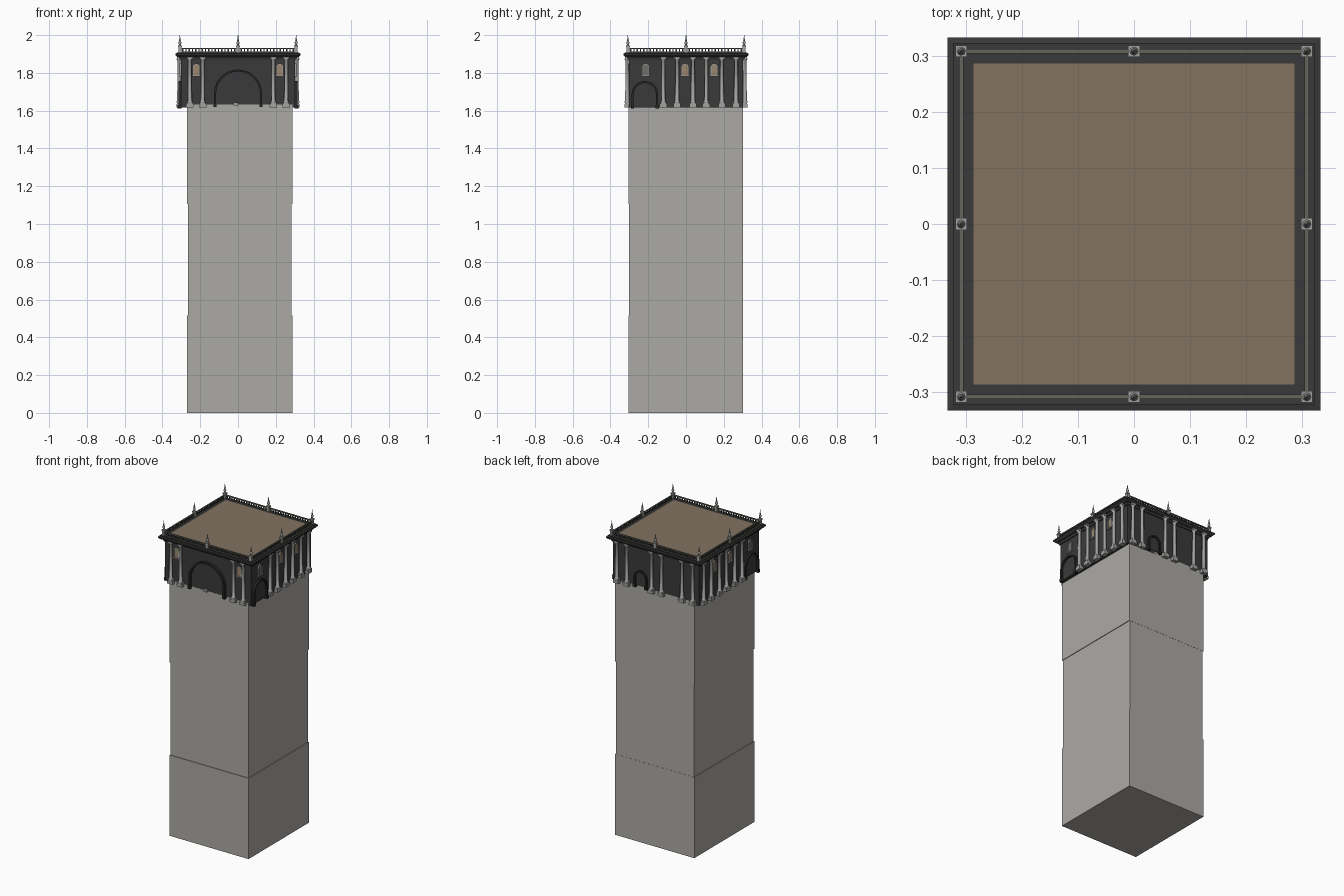
import bpy, bmesh, math
from mathutils import Vector

if "Cube" in bpy.data.objects:
    bpy.data.objects.remove(bpy.data.objects["Cube"])


def material(name, r, g, b):
    m = bpy.data.materials.new(name)
    m.diffuse_color = (r, g, b, 1)
    m.use_nodes = True
    m.node_tree.nodes["Principled BSDF"].inputs["Base Color"].default_value = m.diffuse_color
    return m


TOWER = material("warm grey stone", 0.41, 0.40, 0.375)
DARK = material("charcoal wall", 0.042, 0.042, 0.043)
BLACK = material("near black trim", 0.02, 0.02, 0.021)
PALE = material("pale grey stone", 0.36, 0.36, 0.35)
ROOF = material("brown roof", 0.225, 0.168, 0.118)
RAIL = material("olive grey rail", 0.13, 0.13, 0.105)
GLASS = material("tan glass", 0.33, 0.24, 0.15)
DULL = material("grey glass", 0.17, 0.16, 0.15)

W = 0.302  # half width of the upper storey
SIDES = {
    "front": lambda u, d, z: Vector((u, -W - d, z)),
    "back": lambda u, d, z: Vector((u, W + d, z)),
    "right": lambda u, d, z: Vector((W + d, u, z)),
    "left": lambda u, d, z: Vector((-W - d, u, z)),
}


def plain(u, d, z):
    return Vector((u, d, z))


def finish(bm, name, mat, smooth=False):
    bmesh.ops.recalc_face_normals(bm, faces=bm.faces)
    me = bpy.data.meshes.new(name)
    bm.to_mesh(me)
    bm.free()
    ob = bpy.data.objects.new(name, me)
    bpy.context.collection.objects.link(ob)
    me.materials.append(mat)
    if smooth:
        bpy.ops.object.select_all(action='DESELECT')
        ob.select_set(True)
        bpy.context.view_layer.objects.active = ob
        bpy.ops.object.shade_smooth_by_angle(angle=math.radians(40))
    return ob


def loft(bm, loops):
    """Skin a list of equal vertex loops and cap both ends."""
    rings = [[bm.verts.new(p) for p in loop] for loop in loops]
    n = len(rings[0])
    for a, b in zip(rings, rings[1:]):
        for i in range(n):
            bm.faces.new((a[i], a[(i + 1) % n], b[(i + 1) % n], b[i]))
    bm.faces.new(rings[0])
    bm.faces.new(rings[-1])


def box(bm, x0, x1, y0, y1, z0, z1, f=plain):
    loft(bm, [[f(x, y, z) for x, y in ((x0, y0), (x1, y0), (x1, y1), (x0, y1))] for z in (z0, z1)])


def lathe(bm, profile, u, d, f=plain, n=10):
    loft(bm, [[f(u + r * math.cos(2 * math.pi * i / n), d + r * math.sin(2 * math.pi * i / n), z)
               for i in range(n)] for r, z in profile])


def arch_line(u, r, top, base, n=14):
    pts = [(u + r, base)]
    pts += [(u + r * math.cos(math.pi * i / n), top - r + r * math.sin(math.pi * i / n)) for i in range(n + 1)]
    return pts + [(u - r, base)]


def arch_plate(bm, f, u, r, top, base, d0, d1):
    loft(bm, [[f(a, d, z) for a, z in arch_line(u, r, top, base)] for d in (d0, d1)])


def arch_ring(bm, f, u, r, t, top, base, d0, d1):
    outer, inner = arch_line(u, r, top, base), arch_line(u, r - t, top - t, base)
    loft(bm, [[f(o[0], d0, o[1]), f(o[0], d1, o[1]), f(i[0], d1, i[1]), f(i[0], d0, i[1])]
              for o, i in zip(outer, inner)])


# Tower shaft: three stacked blocks, the middle one slightly smaller
for name, z0, z1, s in (("lower_shaft", 0, 0.515, 0), ("middle_shaft", 0.515, 1.105, 0.004),
                        ("upper_shaft", 1.105, 1.633, 0)):
    bm = bmesh.new()
    box(bm, -0.27 + s, 0.288 - s, -0.305 + s, 0.302 - s / 4, z0, z1)
    finish(bm, name, TOWER)

# Upper storey and cornice
bm = bmesh.new()
box(bm, -W, W, -W, W, 1.617, 1.88)
finish(bm, "upper_storey", DARK)
bm = bmesh.new()
loft(bm, [[Vector((sx * h, sy * h, z)) for sx, sy in ((-1, -1), (1, -1), (1, 1), (-1, 1))]
          for h, z in ((0.308, 1.87), (0.312, 1.883), (0.324, 1.886), (0.332, 1.895), (0.332, 1.903),
                       (0.323, 1.905), (0.323, 1.909))])
finish(bm, "cornice", DARK)
bm = bmesh.new()
box(bm, -0.286, 0.286, -0.286, 0.286, 1.905, 1.911)
finish(bm, "roof", ROOF)

# Columns: square plinth, turned shaft, square capital
outer = [-0.255, -0.187, 0.187, 0.255]
flank = [-0.12, -0.047, 0.037, 0.107, 0.19, 0.265]
columns = {"front": outer, "back": [-0.265, -0.19, -0.045, 0.025, 0.2, 0.27], "right": flank, "left": flank}
SHAFT = [(0.014, 1.643), (0.014, 1.649), (0.0105, 1.653), (0.009, 1.865), (0.013, 1.871), (0.013, 1.875)]
for side, spots in columns.items():
    f = SIDES[side]
    shafts, blocks = bmesh.new(), bmesh.new()
    for u in spots:
        lathe(shafts, SHAFT, u, 0.010, f)
        box(blocks, u - 0.019, u + 0.019, -0.004, 0.023, 1.617, 1.634, f)
        box(blocks, u - 0.016, u + 0.016, -0.004, 0.022, 1.634, 1.644, f)
        box(blocks, u - 0.016, u + 0.016, -0.004, 0.022, 1.874, 1.885, f)
    finish(shafts, side + "_column_shafts", PALE, True)
    finish(blocks, side + "_column_blocks", PALE)

# Arched windows: frame, sill and glass
windows = {"front": [(-0.221, GLASS), (0.221, GLASS)]}
windows["right"] = windows["left"] = [(-0.213, DULL), (-0.005, GLASS), (0.149, GLASS)]
for side, items in windows.items():
    f = SIDES[side]
    frame = bmesh.new()
    for k, (u, glass_mat) in enumerate(items):
        arch_ring(frame, f, u, 0.021, 0.006, 1.85, 1.785, -0.002, 0.008)
        box(frame, u - 0.023, u + 0.023, -0.002, 0.010, 1.78, 1.787, f)
        glass = bmesh.new()
        arch_plate(glass, f, u, 0.016, 1.845, 1.786, -0.002, 0.003)
        finish(glass, "%s_window_glass_%d" % (side, k + 1), glass_mat)
    finish(frame, side + "_window_frames", PALE)

# Large front arch, side arches and back doorway
for side, u, r, top, base, depth in (("front", 0, 0.127, 1.818, 1.62, 0.018),
                                     ("right", -0.218, 0.07, 1.757, 1.612, 0.014),
                                     ("left", -0.218, 0.07, 1.757, 1.612, 0.014),
                                     ("back", 0.105, 0.045, 1.735, 1.625, 0.012)):
    f = SIDES[side]
    bm = bmesh.new()
    arch_ring(bm, f, u, r, 0.011, top, base, -0.002, depth)
    for s in (-1, 1):
        c = u + s * (r - 0.005)
        box(bm, c - 0.009, c + 0.009, -0.002, depth + 0.003, base, base + 0.018, f)
    finish(bm, side + "_arch_trim", BLACK)
    bm = bmesh.new()
    arch_plate(bm, f, u, r - 0.009, top - 0.009, base + 0.012, -0.002, 0.002)
    finish(bm, side + "_arch_infill", DARK)

# Small stone block at the foot of the front arch
bm = bmesh.new()
box(bm, -0.025, 0.0, -0.318, -0.29, 1.628, 1.643)
finish(bm, "front_step", PALE)

# Roof balustrade
R = 0.308
rails, balusters = bmesh.new(), bmesh.new()
for f in SIDES.values():
    c = R - W
    box(rails, -R, R, c - 0.004, c + 0.004, 1.927, 1.933, f)
    box(rails, -R, R, c - 0.004, c + 0.004, 1.908, 1.912, f)
    for i in range(-17, 18):
        u = i * 0.0172
        box(balusters, u - 0.003, u + 0.003, c - 0.003, c + 0.003, 1.911, 1.928, f)
finish(rails, "balustrade_rails", RAIL)
finish(balusters, "balusters", DARK)

# Pedestals and finials at the corners and the middle of each side
posts, finials = bmesh.new(), bmesh.new()
FINIAL = [(0.008, 1.943), (0.004, 1.949), (0.008, 1.956), (0.008, 1.962), (0.004, 1.969),
          (0.0055, 1.974), (0.003, 1.98), (0.001, 2.0)]
for i in (-1, 0, 1):
    for j in (-1, 0, 1):
        if i or j:
            x, y = i * R, j * R
            box(posts, x - 0.008, x + 0.008, y - 0.008, y + 0.008, 1.908, 1.938)
            box(posts, x - 0.0105, x + 0.0105, y - 0.0105, y + 0.0105, 1.936, 1.944)
            lathe(finials, FINIAL, x, y, n=8)
finish(posts, "finial_pedestals", PALE)
finish(finials, "finials", PALE, True)
